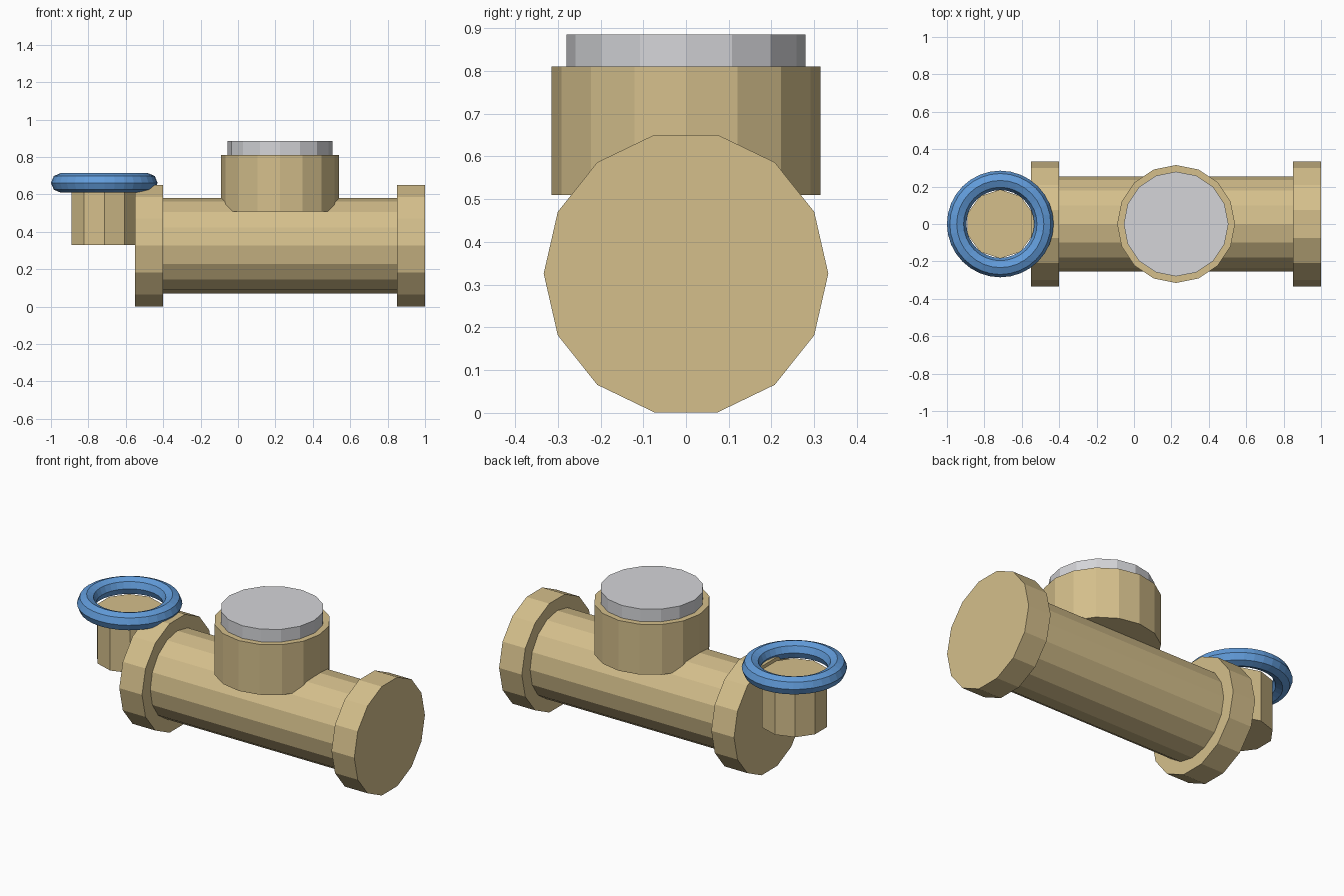
import bpy
import bmesh
from math import pi, cos, sin
from mathutils import Matrix

cube = bpy.data.objects.get("Cube")
if cube:
    bpy.data.objects.remove(cube, do_unlink=True)


def material(name, rgb):
    mat = bpy.data.materials.new(name)
    mat.use_nodes = True
    colour = (*rgb, 1)
    mat.diffuse_color = colour
    mat.node_tree.nodes["Principled BSDF"].inputs["Base Color"].default_value = colour
    return mat


brass = material("pale brass", (0.66, 0.52, 0.26))
silver = material("silver grey", (0.66, 0.665, 0.69))
blue = material("handwheel blue", (0.12, 0.33, 0.70))


def finish(name, bm, mat):
    bmesh.ops.recalc_face_normals(bm, faces=bm.faces)
    mesh = bpy.data.meshes.new(name)
    bm.to_mesh(mesh)
    bm.free()
    mesh.materials.append(mat)
    obj = bpy.data.objects.new(name, mesh)
    bpy.context.collection.objects.link(obj)
    return obj


def cylinder(name, sides, radius, start, end, centre, mat, axis="Z", turn=0):
    """Faceted cylinder running from start to end along its axis."""
    bm = bmesh.new()
    bmesh.ops.create_cone(bm, cap_ends=True, segments=sides, radius1=radius,
                          radius2=radius, depth=end - start)
    # put a corner on the +y axis, plus any extra turn
    corner = max(bm.verts, key=lambda v: v.co.y).co
    spin = Matrix.Rotation(turn, 4, "Z") @ Matrix.Rotation(
        pi / 2 - math_angle(corner), 4, "Z")
    bm.transform(spin)
    mid = (start + end) / 2
    if axis == "X":
        bm.transform(Matrix.Translation((mid, 0, centre))
                     @ Matrix.Rotation(pi / 2, 4, "Y"))
    else:
        bm.transform(Matrix.Translation((centre, 0, mid)))
    return finish(name, bm, mat)


def math_angle(co):
    return co.xy.angle_signed((1, 0)) if co.xy.length else 0


def ring(name, major, minor, centre, mat, around=32, sides=8):
    """Torus with a faceted round section."""
    bm = bmesh.new()
    loops = []
    for i in range(around):
        a = 2 * pi * i / around
        loop = []
        for j in range(sides):
            b = 2 * pi * j / sides
            r = major + minor * cos(b)
            loop.append(bm.verts.new((centre[0] + r * cos(a), centre[1] + r * sin(a),
                                      centre[2] + minor * sin(b))))
        loops.append(loop)
    for i in range(around):
        here, there = loops[i], loops[(i + 1) % around]
        for j in range(sides):
            k = (j + 1) % sides
            bm.faces.new((here[j], there[j], there[k], here[k]))
    return finish(name, bm, mat)


# Main pipe with a flange at each end
axis_height = 0.326
cylinder("main_pipe", 16, 0.255, -0.45, 0.9, axis_height, brass, "X")
cylinder("right_flange", 14, 0.333, -0.55, -0.40, axis_height, brass, "X")
cylinder("left_flange", 14, 0.333, 0.85, 1.0, axis_height, brass, "X")

# Upright housing with its lid
cylinder("housing", 16, 0.315, 0.51, 0.81, 0.225, brass)
cylinder("housing_lid", 16, 0.28, 0.80, 0.885, 0.225, silver)

# Valve stem and handwheel
cylinder("valve_stem", 10, 0.184, 0.33, 0.63, -0.715, brass)
ring("handwheel", 0.233, 0.052, (-0.715, 0, 0.662), blue)
